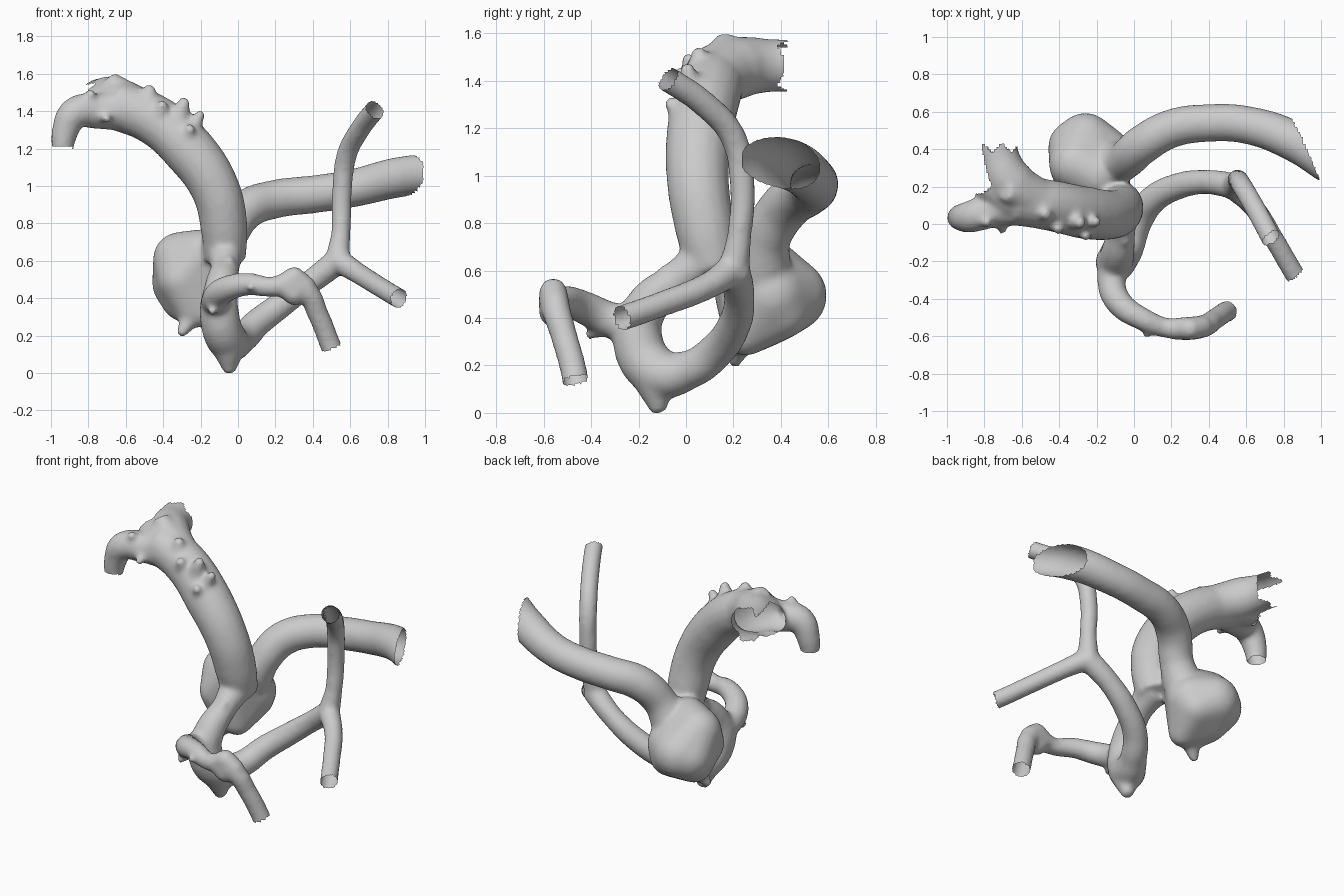
import bpy, bmesh, math
from mathutils import Vector, Matrix

if "Cube" in bpy.data.objects:
    bpy.data.objects.remove(bpy.data.objects["Cube"])

parts = []

def tube(name, pts):
    """Smooth round tube through (x, y, z, radius) points."""
    cu = bpy.data.curves.new(name, 'CURVE')
    cu.dimensions = '3D'
    cu.bevel_depth = 1.0
    cu.bevel_resolution = 6
    cu.resolution_u = 10
    cu.use_fill_caps = True
    sp = cu.splines.new('BEZIER')
    sp.bezier_points.add(len(pts) - 1)
    for bp, (x, y, z, r) in zip(sp.bezier_points, pts):
        bp.co = (x, y, z)
        bp.radius = r + .002
        bp.handle_left_type = bp.handle_right_type = 'AUTO'
    ob = bpy.data.objects.new(name, cu)
    bpy.context.collection.objects.link(ob)
    parts.append(ob)

def hull(name, balls):
    """Skin stretched over a set of (x, y, z, radius) balls."""
    bm = bmesh.new()
    for x, y, z, r in balls:
        bmesh.ops.create_icosphere(bm, subdivisions=3, radius=r, matrix=Matrix.Translation((x, y, z)))
    bmesh.ops.delete(bm, geom=bm.edges[:], context='EDGES_FACES')
    res = bmesh.ops.convex_hull(bm, input=bm.verts)
    bmesh.ops.delete(bm, geom=[v for v in bm.verts if not v.link_faces], context='VERTS')
    me = bpy.data.meshes.new(name)
    bm.to_mesh(me)
    bm.free()
    ob = bpy.data.objects.new(name, me)
    bpy.context.collection.objects.link(ob)
    parts.append(ob)

# Main trunk with its two-way torn upper end
tube("trunk", [(-.66, .13, 1.435, .13), (-.45, .1, 1.355, .135), (-.26, .06, 1.19, .14),
               (-.12, .05, .98, .13), (-.075, .08, .78, .125), (-.07, .12, .6, .11)])
tube("upper_back_branch", [(-.5, .11, 1.39, .12), (-.66, .22, 1.455, .13), (-.725, .36, 1.465, .11), (-.74, .5, 1.46, .11)])
tube("upper_left_branch", [(-.55, .11, 1.41, .12), (-.74, .08, 1.4, .095), (-.87, .04, 1.39, .085),
                           (-.925, .035, 1.29, .07), (-.94, .03, 1.15, .05)])
hull("trunk_mouth", [(-.64, .15, 1.43, .13), (-.75, .21, 1.43, .11)])

# Vessel running to the right at the back
tube("rear_vessel", [(1.06, .31, 1.07, .105), (.85, .445, 1.045, .107), (.6, .53, .985, .1), (.4, .54, .955, .1),
                     (.2, .51, .93, .102), (.04, .42, .87, .105), (-.05, .34, .74, .102), (-.12, .32, .6, .12)])

# Sac: blunt at the back, tapering forward and down
hull("sac", [(-.31, .32, .61, .145), (-.31, .41, .48, .15), (-.26, .44, .495, .155), (-.19, .26, .63, .14),
             (-.15, .36, .5, .15), (-.25, .25, .34, .09), (-.18, .25, .33, .09), (-.3, .34, .39, .11),
             (-.16, .4, .43, .12), (-.3, .25, .5, .13)])

# Looping vessel: down the front, under, and out to the right fork
tube("loop_vessel", [(-.07, .1, .66, .1), (-.07, -.04, .56, .075), (-.09, -.165, .45, .09), (-.1, -.205, .32, .105),
                     (-.055, -.125, .175, .108), (.02, .02, .185, .08), (.1, .13, .265, .075), (.23, .2, .365, .07),
                     (.38, .225, .48, .064), (.55, .2, .61, .07)])
tube("fork_up", [(.53, .2, .6, .065), (.55, .225, .75, .05), (.555, .238, .95, .052),
                 (.58, .2, 1.16, .054), (.65, .08, 1.3, .054), (.735, -.08, 1.41, .054), (.76, -.13, 1.44, .054)])
tube("fork_down", [(.53, .2, .605, .065), (.64, .09, .535, .055), (.76, -.1, .46, .053),
                   (.86, -.27, .4, .053), (.9, -.33, .38, .053)])

# Front vessel curving round to the right
tube("front_vessel", [(-.09, -.18, .37, .09), (-.12, -.31, .39, .075), (-.08, -.42, .44, .07), (.05, -.51, .475, .06),
                      (.17, -.555, .46, .052), (.27, -.56, .47, .06), (.36, -.55, .44, .06),
                      (.43, -.51, .31, .055), (.49, -.47, .16, .055), (.52, -.46, .08, .055)])
hull("front_swelling", [(.24, -.56, .47, .06), (.3, -.56, .51, .06), (.3, -.56, .42, .06), (.36, -.55, .46, .06)])

# Small stubs: (base, tip, radius)
stubs = [((-.05, -.13, .12), (-.045, -.115, 0), .085), ((-.24, .24, .32), (-.31, .2, .2), .065),
         ((-.06, -.06, .54), (-.04, -.1, .62), .055), ((-.12, -.32, .38), (-.14, -.42, .32), .05),
         ((.09, -.53, .46), (.06, -.61, .46), .04),
         ((-.48, .06, 1.4), (-.47, .05, 1.54), .07), ((-.33, .03, 1.33), (-.28, .0, 1.47), .07),
         ((-.27, .02, 1.27), (-.19, .01, 1.4), .06), ((-.42, .02, 1.36), (-.4, -.04, 1.45), .06),
         ((-.28, .0, 1.24), (-.25, -.08, 1.32), .06), ((-.82, .05, 1.41), (-.78, .0, 1.51), .06),
         ((-.72, .05, 1.4), (-.7, -.05, 1.35), .05), ((-.6, .15, 1.45), (-.69, .17, 1.58), .12)]
for base, tip, r in stubs:
    tube("stub", [(*base, r), (*tip, r * .35)])

# Fuse everything into one smooth skin
bpy.ops.object.select_all(action='DESELECT')
for ob in parts:
    ob.select_set(True)
bpy.context.view_layer.objects.active = parts[0]
bpy.ops.object.convert(target='MESH')
body = next(o for o in bpy.context.selected_objects if o.name.startswith("trunk"))
bpy.context.view_layer.objects.active = body
bpy.ops.object.join()
body = bpy.context.object
body.name = "branching_vessel"
bpy.ops.object.transform_apply(location=True, rotation=True, scale=True)
m = body.modifiers.new("Fuse", 'REMESH')
m.mode = 'VOXEL'
m.voxel_size = .014
s = body.modifiers.new("Smooth", 'SMOOTH')
s.factor = .5
s.iterations = 12
bpy.ops.object.convert(target='MESH')
body = bpy.context.object

# Open the vessel ends: (point, outward direction, reach)
ends = [((.92, .395, 1.05), (.91, .41, -.05), .26), ((.735, -.07, 1.41), (.5, -.7, .5), .11),
        ((.86, -.27, .4), (.6, -.75, -.25), .11), ((.505, -.47, .14), (.35, .2, -.9), .12),
        ((-.94, .03, 1.21), (-.1, 0, -1), .13)]
bm = bmesh.new()
bm.from_mesh(body.data)
dead = []
for f in bm.faces:
    c = f.calc_center_median()
    cut = any((c - Vector(p)).length < r and (c - Vector(p)).dot(Vector(d)) > 0 for p, d, r in ends)
    # ragged wide mouth of the trunk, dipping inward between its two branches
    limit = .95 + 1.3 * abs(c.y - .2) + .025 * math.sin(45 * c.z)
    mouth = c.z > 1.1 and c.x < -.6 and (c.y - c.x > limit or c.y > .41 + .02 * math.sin(60 * c.x))
    if cut or mouth:
        dead.append(f)
bmesh.ops.delete(bm, geom=dead, context='FACES')

# Stand on the ground
low = min(v.co.z for v in bm.verts)
bmesh.ops.translate(bm, verts=bm.verts, vec=(0, 0, -low))
print([(min(v.co[i] for v in bm.verts), max(v.co[i] for v in bm.verts)) for i in range(3)], low)
bm.to_mesh(body.data)
bm.free()
bpy.ops.object.shade_smooth()
